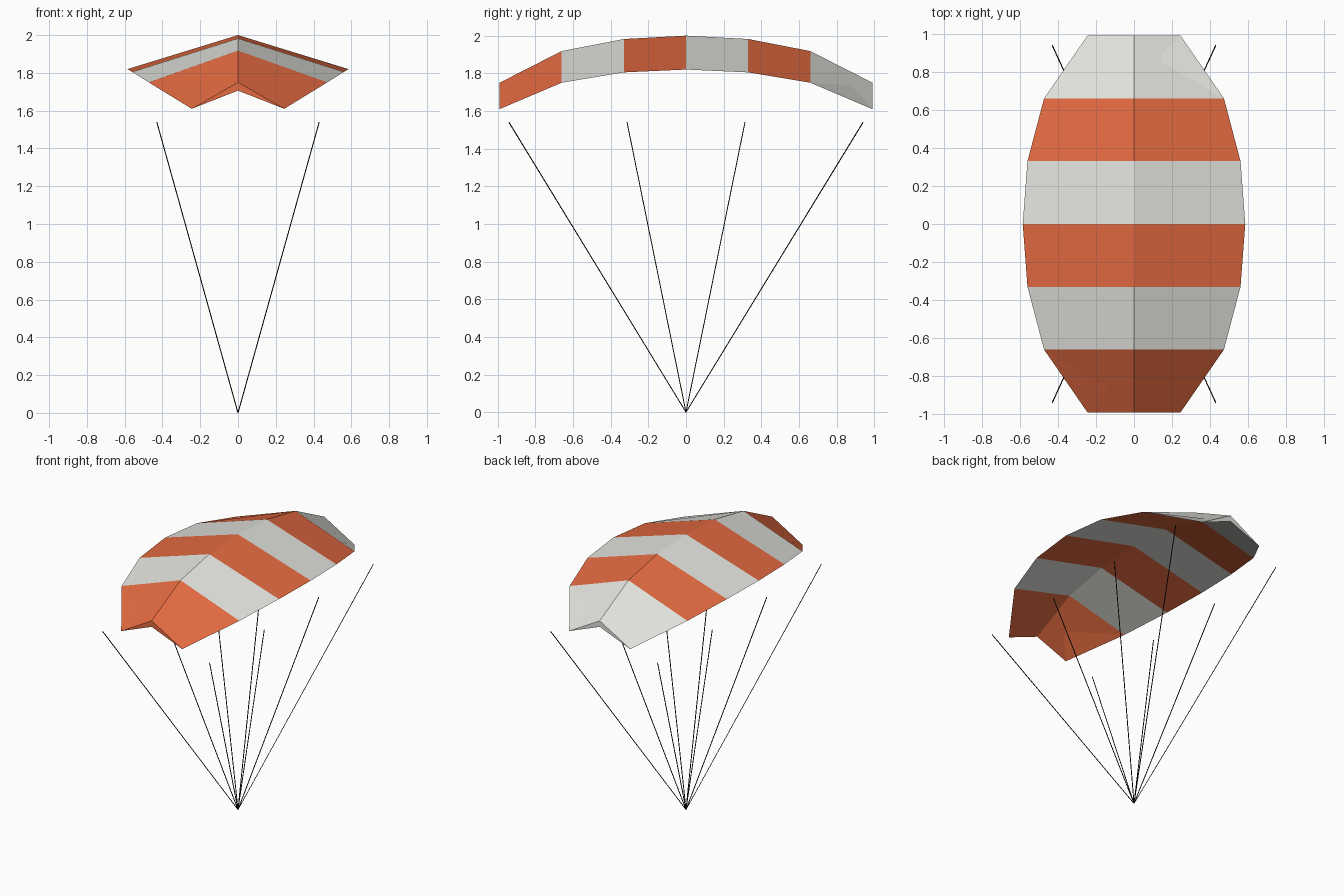
import bpy, bmesh
from mathutils import Vector

if "Cube" in bpy.data.objects:
    bpy.data.objects.remove(bpy.data.objects["Cube"])


def material(name, rgb):
    m = bpy.data.materials.new(name)
    m.diffuse_color = (*rgb, 1.0)
    m.use_nodes = True
    m.node_tree.nodes["Principled BSDF"].inputs["Base Color"].default_value = m.diffuse_color
    return m


orange = material("orange cloth", (0.76, 0.142, 0.052))
white = material("off white cloth", (0.76, 0.76, 0.72))
black = material("black cord", (0.006, 0.006, 0.006))


def add_object(name, bm, mats):
    bmesh.ops.recalc_face_normals(bm, faces=bm.faces[:])
    mesh = bpy.data.meshes.new(name)
    bm.to_mesh(mesh)
    bm.free()
    for m in mats:
        mesh.materials.append(m)
    ob = bpy.data.objects.new(name, mesh)
    bpy.context.collection.objects.link(ob)
    return ob


# Canopy half profile: y, half width, ridge z, edge z, underside z
half = [(0.0, 0.585, 2.0, 1.82, 1.955),
        (0.33, 0.56, 1.982, 1.805, 1.936),
        (0.66, 0.473, 1.918, 1.75, 1.871),
        (0.99, 0.245, 1.75, 1.61, 1.706)]
stations = [(-s[0], *s[1:]) for s in reversed(half[1:])] + half

bm = bmesh.new()
rings = []
for y, w, ridge, edge, under in stations:
    rings.append([bm.verts.new(p) for p in
                  ((-w, y, edge), (0, y, ridge), (w, y, edge), (0, y, under))])

# Striped panels, alternating colour along the length
for i, (a, b) in enumerate(zip(rings, rings[1:])):
    for j in range(4):
        k = (j + 1) % 4
        bm.faces.new((a[j], a[k], b[k], b[j])).material_index = i % 2

# Chevron shaped end caps, orange in front and white behind
for ring, colour in ((rings[0], 0), (rings[-1], 1)):
    for side in (0, 2):
        bm.faces.new((ring[side], ring[1], ring[3])).material_index = colour
add_object("canopy", bm, [orange, white])


# Suspension cords: thin square prisms meeting at one point
def cord(name, tip, r=0.003):
    tip = Vector(tip)
    bm = bmesh.new()
    bmesh.ops.create_cone(bm, cap_ends=True, segments=4, radius1=r, radius2=r,
                          depth=tip.length)
    bmesh.ops.translate(bm, vec=(0, 0, tip.length / 2), verts=bm.verts[:])
    rot = tip.to_track_quat('Z', 'Y').to_matrix()
    bmesh.ops.rotate(bm, cent=(0, 0, 0), matrix=rot, verts=bm.verts[:])
    for v in bm.verts:
        v.co.z = max(v.co.z, 0.0)
    add_object(name, bm, [black])


for sx, side in ((-1, "left"), (1, "right")):
    for n, y in enumerate((-0.94, -0.313, 0.313, 0.94)):
        cord(f"cord_{side}_{n + 1}", (sx * 0.43, y, 1.54))
